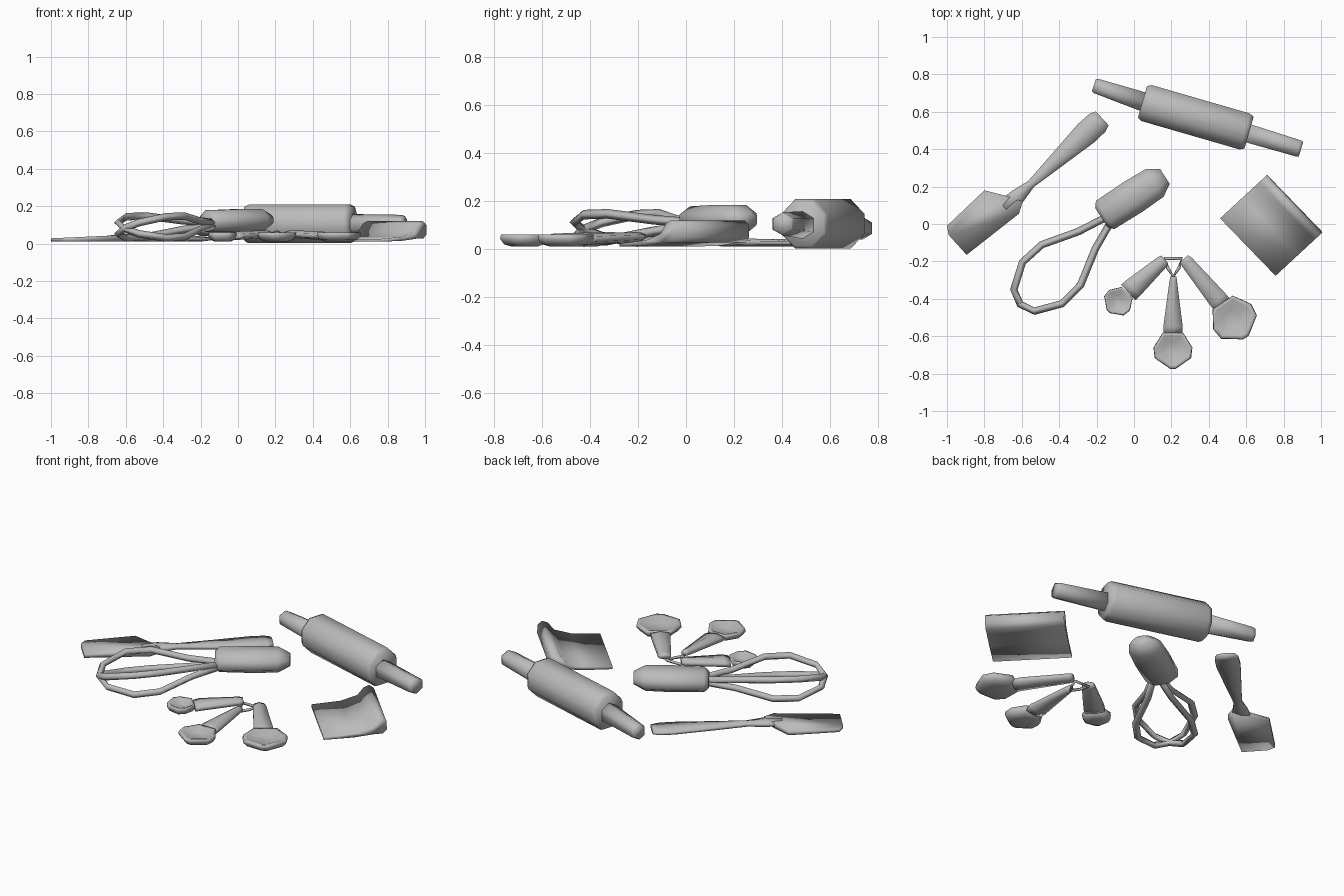
import bpy, bmesh, math
from mathutils import Vector

if "Cube" in bpy.data.objects:
    bpy.data.objects.remove(bpy.data.objects["Cube"])

grey = bpy.data.materials.new("utensil grey")
grey.diffuse_color = (0.5, 0.5, 0.5, 1)
grey.use_nodes = True
grey.node_tree.nodes["Principled BSDF"].inputs["Base Color"].default_value = grey.diffuse_color


def finish(name, bm):
    bmesh.ops.recalc_face_normals(bm, faces=bm.faces)
    me = bpy.data.meshes.new(name)
    bm.to_mesh(me)
    bm.free()
    me.materials.append(grey)
    me.shade_smooth()
    ob = bpy.data.objects.new(name, me)
    bpy.context.collection.objects.link(ob)
    return ob


def loft(name, rings, closed=False):
    """Skin equal-sized rings of points; cap the ends unless closed."""
    bm = bmesh.new()
    vs = [[bm.verts.new(p) for p in r] for r in rings]
    pairs = list(zip(vs, vs[1:])) + ([(vs[-1], vs[0])] if closed else [])
    for a, b in pairs:
        for i in range(len(a)):
            j = (i + 1) % len(a)
            bm.faces.new((a[i], a[j], b[j], b[i]))
    if not closed:
        bm.faces.new(vs[0])
        bm.faces.new(vs[-1])
    return finish(name, bm)


def bar(name, a, b, stations, n=8):
    """Bar from a to b; stations are (t, half width, half height, z centre)."""
    a, b = Vector((*a, 0)), Vector((*b, 0))
    d = (b - a).normalized()
    side = Vector((-d.y, d.x, 0))
    k = 1 / math.cos(math.pi / n)
    angles = [2 * math.pi * (i + .5) / n for i in range(n)]
    return loft(name, [[a.lerp(b, t) + side * w * k * math.cos(q)
                        + Vector((0, 0, z + h * k * math.sin(q))) for q in angles]
                       for t, w, h, z in stations])


def wire(name, pts, r, n=4):
    """Closed wire loop through pts."""
    rings = []
    for i, p in enumerate(pts):
        d = (pts[(i + 1) % len(pts)] - pts[i - 1]).normalized()
        side = d.cross(Vector((0, 0, 1))).normalized()
        up = side.cross(d)
        rings.append([p + side * r * math.cos(2 * math.pi * k / n)
                      + up * r * math.sin(2 * math.pi * k / n) for k in range(n)])
    return loft(name, rings, closed=True)


# Rolling pin: thick barrel and two tapered handles
bar("rolling_pin_barrel", (0.045, 0.653), (0.615, 0.488),
    [(0, .088, .092, .105), (.04, .1, .103, .105), (.96, .1, .103, .105), (1, .088, .092, .105)])
bar("rolling_pin_left_handle", (-0.215, 0.742), (0.06, 0.65),
    [(0, .034, .034, .085), (.05, .04, .04, .087), (1, .052, .052, .1)], 6)
bar("rolling_pin_right_handle", (0.60, 0.488), (0.893, 0.4),
    [(0, .05, .05, .1), (.95, .045, .042, .105), (1, .04, .036, .105)], 6)

# Spatula: flat blade outline and a slim flared handle
blade = [(-1.0, -.01), (-.99, -.06), (-.895, -.165), (-.615, .055),
         (-.595, .12), (-.69, .152), (-.8, .18)]
loft("spatula_blade", [[Vector((x, y, .012)) for x, y in blade],
                       [Vector((x, y, .028 + .045 * (x + 1))) for x, y in blade]])
bar("spatula_handle", (-.69, .085), (-.17, .565),
    [(0, .05, .012, .03), (.13, .042, .016, .03), (.27, .022, .015, .028), (.5, .04, .014, .026),
     (.84, .066, .013, .025), (.95, .064, .012, .025), (1, .05, .01, .025)], 6)

# Whisk: faceted grip and two loops tilted across each other
bar("whisk_handle", (-.175, .035), (.165, .255),
    [(0, .06, .04, .12), (.06, .09, .058, .12), (.5, .094, .062, .122),
     (.84, .088, .06, .124), (1, .048, .03, .125)])
base, along, across = Vector((-.13, .03, 0)), Vector((-.72, -.69, 0)), Vector((-.69, .72, 0))
half = [(0, .015), (.17, .065), (.36, .15), (.5, .154), (.635, .08)]
path = half + [(.665, 0)] + [(u, -v) for u, v in reversed(half)]
for i, tilt in enumerate((.37, -.37)):
    wire(f"whisk_wire_{i + 1}",
         [base + along * u + across * v + Vector((0, 0, .104 - .035 * u + tilt * v))
          for u, v in path], .02)

# Dough scraper: sloping blade with a thick grip along the raised edge
p0, p1 = Vector((.46, .03, 0)), Vector((.757, -.277, 0))
out = Vector((.735, .68, 0)).normalized()
profile = [(0, .01), (0, .024), (.16, .036), (.25, .064), (.285, .108), (.315, .12),
           (.34, .1), (.343, .05), (.32, .028), (.27, .026), (.16, .014)]
loft("dough_scraper", [[p + out * u + Vector((0, 0, z)) for u, z in profile]
                       for p in (p0, p1)])

# Measuring spoons: solid tapered stem and faceted hollow bowl
bowl_half = [(-.8, .53), (-.05, 1.0), (.5, .94), (1.05, .15)]
bowl_outline = bowl_half + [(u, -v) for u, v in reversed(bowl_half)]


def spoon(name, start, centre, w0, w1, radius, heading):
    bar(name + "_stem", start, centre,
        [(0, w0 * .8, .014, .052), (.06, w0, .018, .05), (.7, w1, .02, .042),
         (.8, w1, .016, .036)], 6)
    c, d = Vector((*centre, 0)), Vector((*heading, 0)).normalized()
    side = Vector((-d.y, d.x, 0))
    loft(name + "_bowl", [[c + (d * u + side * v) * radius * k + Vector((0, 0, z))
                           for u, v in bowl_outline]
                          for k, z in ((.55, .01), (.85, .02), (1, .042), (.97, .06),
                                       (.82, .057), (.4, .038))])


spoon("small_spoon", (.165, -.19), (-.08, -.41), .035, .056, .078, (-.7, -.71))
spoon("medium_spoon", (.21, -.28), (.208, -.665), .02, .052, .104, (0, -1))
spoon("large_spoon", (.268, -.185), (.528, -.5), .035, .052, .122, (.55, -.83))

# Small ring linking the spoons
ring = [(.165, -.185), (.255, -.185), (.24, -.235), (.21, -.28), (.18, -.235)]
wire("spoon_ring", [Vector((x, y, .035)) for x, y in ring], .009)
